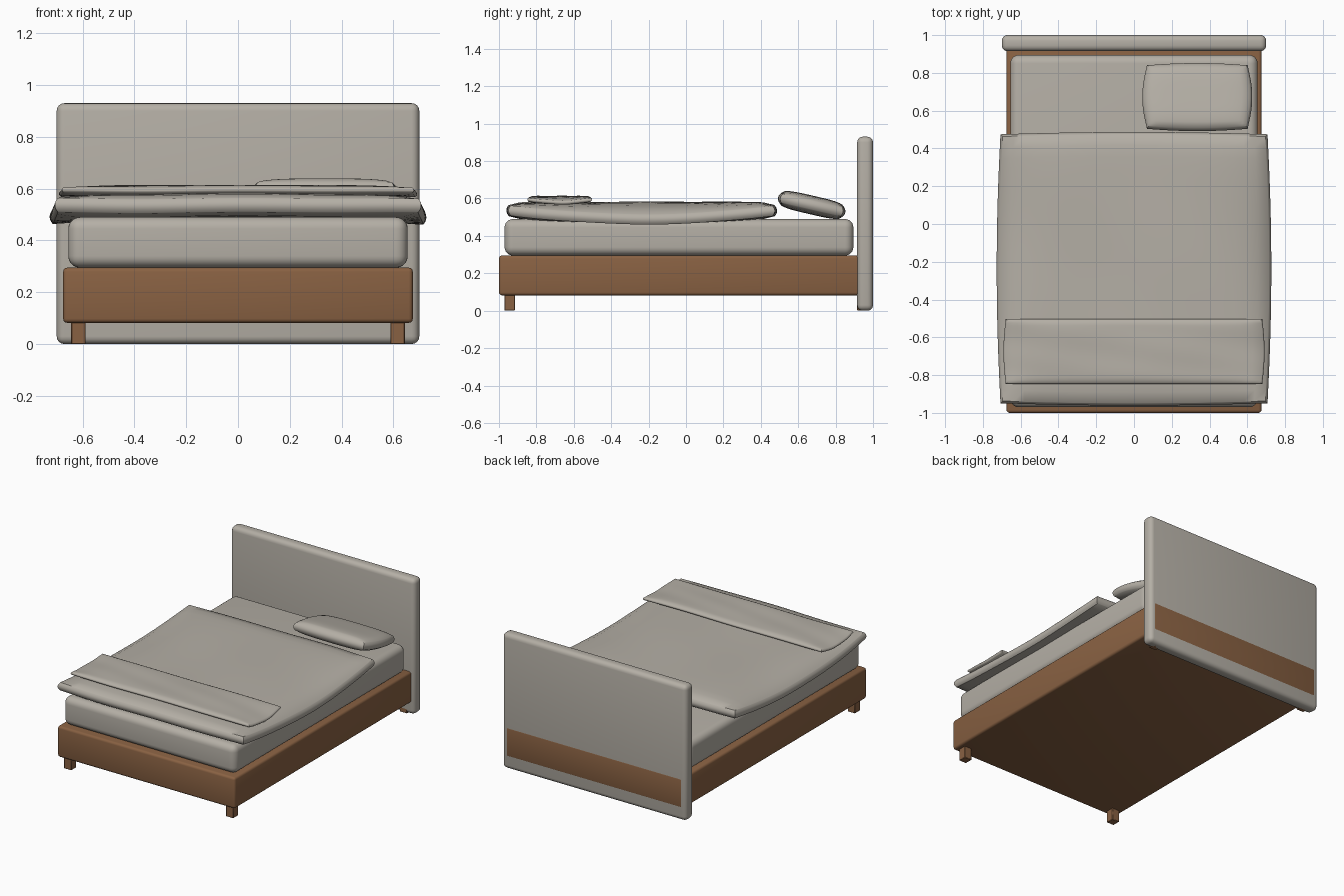
import bpy, bmesh, math
from mathutils import Matrix

if "Cube" in bpy.data.objects:
    bpy.data.objects.remove(bpy.data.objects["Cube"], do_unlink=True)


def material(name, rgb):
    m = bpy.data.materials.new(name)
    m.use_nodes = True
    m.diffuse_color = (*rgb, 1)
    m.node_tree.nodes["Principled BSDF"].inputs["Base Color"].default_value = (*rgb, 1)
    return m


FABRIC = material("warm_grey_fabric", (0.46, 0.43, 0.38))
WOOD = material("brown_wood", (0.25, 0.12, 0.055))


def finish(name, bm, mat):
    mesh = bpy.data.meshes.new(name)
    bm.to_mesh(mesh)
    bm.free()
    mesh.materials.append(mat)
    obj = bpy.data.objects.new(name, mesh)
    bpy.context.collection.objects.link(obj)
    bpy.ops.object.select_all(action="DESELECT")
    obj.select_set(True)
    bpy.context.view_layer.objects.active = obj
    bpy.ops.object.shade_smooth_by_angle(angle=math.radians(40))
    return obj


def box(name, x, y, z, mat, radius=0.0, segments=4):
    """Rounded box; x, y, z are (low, high) ranges."""
    bm = bmesh.new()
    bmesh.ops.create_cube(bm, size=1)
    for v in bm.verts:
        v.co = [(lo + hi) / 2 + c * (hi - lo) for c, (lo, hi) in zip(v.co, (x, y, z))]
    if radius:
        bmesh.ops.bevel(bm, geom=bm.edges[:], offset=radius, segments=segments,
                        profile=0.5, affect="EDGES")
    return finish(name, bm, mat)


def cushion(name, centre, half, bulge, edge, roll, power, droop, tilt=0.0, wave=0.0):
    """Soft stuffed cloth: sides bow outwards, thickness shrinks to the edge."""
    bm = bmesh.new()
    bmesh.ops.create_cube(bm, size=2)
    bmesh.ops.subdivide_edges(bm, edges=bm.edges[:], cuts=23, use_grid_fill=True)
    for vert in bm.verts:
        u, v, w = vert.co
        full = math.sqrt(max(0, (1 - abs(u) ** power) * (1 - abs(v) ** power)))
        puff = roll * (1 - w * w)
        x = u * (half[0] + bulge[0] * (1 - v * v) + puff * abs(u) ** 12)
        y = v * (half[1] + bulge[1] * (1 - u * u) + puff * abs(v) ** 12)
        z = w * half[2] * (edge + (1 - edge) * full)
        z -= droop * u ** 6 * (1 - v * v)
        z += wave * math.sin(5 * u + 2 * v) * math.cos(4 * v - u)
        vert.co = (x, y, z)
    bm.transform(Matrix.Translation(centre) @ Matrix.Rotation(tilt, 4, "X"))
    return finish(name, bm, FABRIC)


# Frame: upholstered headboard, wooden base and legs
box("headboard", (-0.70, 0.70), (0.915, 1.0), (0, 0.93), FABRIC, 0.03)
box("bed_base", (-0.675, 0.675), (-1.0, 1.001), (0.082, 0.295), WOOD, 0.016, 3)
for side, sx in (("left", 1), ("right", -1)):
    for end, sy in (("front", -1), ("back", 1)):
        cx, cy = sx * 0.616, sy * 0.943
        box(f"{end}_{side}_leg", (cx - 0.028, cx + 0.028), (cy - 0.028, cy + 0.028),
            (0, 0.09), WOOD, 0.003, 1)

# Bedding
box("mattress", (-0.655, 0.655), (-0.97, 0.895), (0.295, 0.49), FABRIC, 0.045, 6)
cushion("blanket", (0, -0.237, 0.535), (0.695, 0.70, 0.046), (0.02, 0.012),
        0.6, 0.012, 10, 0.045, wave=0.003)
cushion("folded_throw", (0, -0.675, 0.594), (0.672, 0.165, 0.019), (0.012, 0.0),
        0.55, 0.007, 8, 0.015, wave=0.002)
cushion("pillow", (0.335, 0.672, 0.565), (0.257, 0.162, 0.05), (0.024, 0.012),
        0.5, 0.01, 4, 0.0, tilt=math.radians(-13))
